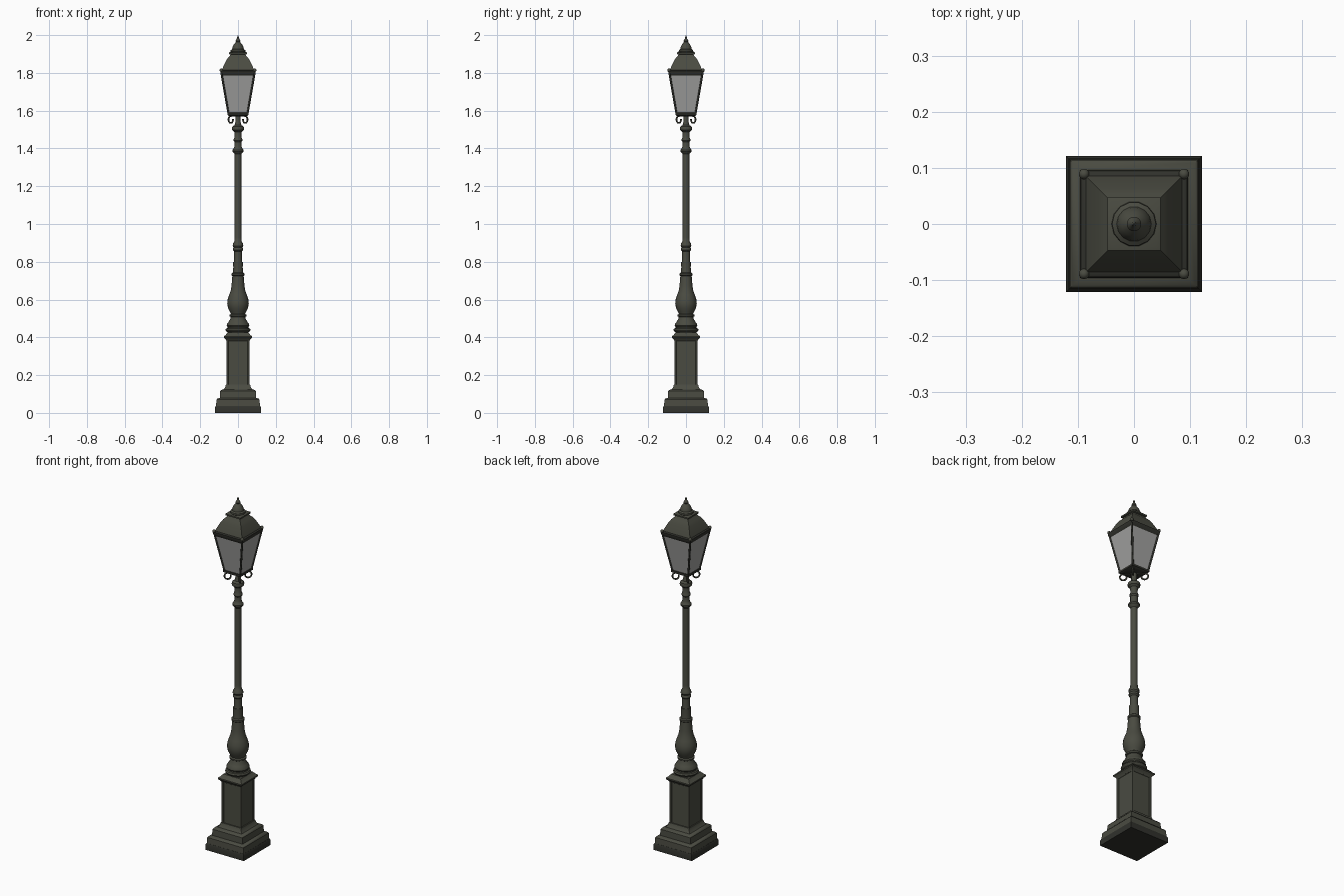
import bpy, bmesh, math
from mathutils import Vector

if "Cube" in bpy.data.objects:
    bpy.data.objects.remove(bpy.data.objects["Cube"])


def material(name, rgb):
    m = bpy.data.materials.new(name)
    m.diffuse_color = (*rgb, 1)
    m.use_nodes = True
    m.node_tree.nodes["Principled BSDF"].inputs["Base Color"].default_value = m.diffuse_color
    return m


IRON = material("olive iron", (0.068, 0.070, 0.053))
DARK = material("dark iron", (0.030, 0.031, 0.025))
GLASS = material("frosted glass", (0.36, 0.36, 0.35))


def finish(name, bm, mat, angle=35):
    bmesh.ops.recalc_face_normals(bm, faces=bm.faces)
    me = bpy.data.meshes.new(name)
    bm.to_mesh(me)
    bm.free()
    me.materials.append(mat)
    for p in me.polygons:
        p.use_smooth = True
    me.set_sharp_from_angle(angle=math.radians(angle))
    ob = bpy.data.objects.new(name, me)
    bpy.context.collection.objects.link(ob)
    return ob


def turned(profile, segs):
    """Stack of rings from (radius, z); segs=4 treats radius as half width."""
    bm = bmesh.new()
    k, off = (math.sqrt(2), math.pi / 4) if segs == 4 else (1, 0)
    rings = []
    for r, z in profile:
        ring = []
        for i in range(segs):
            a = off + math.tau * i / segs
            ring.append(bm.verts.new((r * k * math.cos(a), r * k * math.sin(a), z)))
        rings.append(ring)
    for lo, hi in zip(rings, rings[1:]):
        for i in range(segs):
            j = (i + 1) % segs
            bm.faces.new((lo[i], lo[j], hi[j], hi[i]))
    bm.faces.new(rings[0][::-1])
    bm.faces.new(rings[-1])
    return bm


def tube(name, points, radius, mat, segs=8):
    """Round bar swept along a path."""
    cu = bpy.data.curves.new(name, 'CURVE')
    cu.dimensions = '3D'
    cu.bevel_depth = radius
    cu.bevel_resolution = 1
    cu.use_fill_caps = True
    sp = cu.splines.new('POLY')
    sp.points.add(len(points) - 1)
    for p, co in zip(sp.points, points):
        p.co = (*co, 1)
    cu.materials.append(mat)
    ob = bpy.data.objects.new(name, cu)
    bpy.context.collection.objects.link(ob)
    return ob


# Stepped square base
finish("base_plinth", turned([(.121, 0), (.121, .03), (.117, .037)], 4), DARK)
finish("base_steps", turned([(.116, .037), (.114, .07), (.109, .076), (.096, .08), (.095, .115),
                             (.09, .121), (.076, .125), (.068, .135), (.064, .15)], 4), IRON)

# Pedestal with recessed panels
bm = turned([(.062, .13), (.062, .392)], 4)
sides = [f for f in bm.faces if abs(f.normal.z) < .5]
bm.normal_update()
sides = [f for f in bm.faces if abs(f.normal.z) < .5]
bmesh.ops.inset_individual(bm, faces=sides, thickness=.014, depth=0)
bmesh.ops.inset_individual(bm, faces=sides, thickness=.004, depth=-.004)
finish("pedestal", bm, IRON)
finish("pedestal_cap", turned([(.062, .382), (.066, .39), (.075, .398), (.075, .405),
                               (.066, .412), (.055, .425)], 4), IRON)

# Turned baluster and post
finish("baluster", turned([(.056, .41), (.056, .428), (.063, .432), (.067, .439), (.063, .447),
                           (.055, .449), (.055, .456), (.06, .462), (.059, .47), (.05, .482),
                           (.042, .495), (.038, .508), (.044, .511), (.045, .519), (.038, .524),
                           (.044, .538), (.053, .555), (.057, .578), (.055, .60), (.047, .625),
                           (.039, .645), (.034, .675), (.030, .725), (.034, .729), (.034, .738),
                           (.027, .743), (.025, .77), (.026, .80)], 20), IRON)
finish("post", turned([(.024, .79), (.021, .81), (.020, .855), (.027, .862), (.027, .87),
                       (.023, .876), (.028, .884), (.027, .896), (.020, .905), (.0185, .93),
                       (.0175, 1.37), (.024, 1.377), (.030, 1.385), (.030, 1.392), (.022, 1.402),
                       (.019, 1.41), (.019, 1.435), (.024, 1.442), (.022, 1.452), (.018, 1.46),
                       (.020, 1.488), (.031, 1.497), (.033, 1.506), (.030, 1.516), (.018, 1.524),
                       (.014, 1.54), (.014, 1.585)], 16), IRON)

# Lantern body
Z0, Z1, H0, H1 = 1.582, 1.80, .050, .088
finish("lantern_floor", turned([(.045, 1.570), (.055, 1.577), (.055, 1.588), (.049, 1.59)], 4), DARK)
finish("lantern_glass", turned([(H0, Z0), (H1, Z1)], 4), GLASS)

corners = [(sx, sy) for sx in (-1, 1) for sy in (-1, 1)]
for n, (sx, sy) in enumerate(corners):
    # Corner bar of the lantern
    tube(f"lantern_bar_{n}", [(sx * H0, sy * H0, Z0), (sx * H1, sy * H1, Z1)], .0055, DARK)
    # Small ball on each roof corner
    bm = bmesh.new()
    bmesh.ops.create_uvsphere(bm, u_segments=10, v_segments=6, radius=.0095)
    bmesh.ops.translate(bm, verts=bm.verts, vec=Vector((sx * .089, sy * .089, 1.814)))
    finish(f"roof_ball_{n}", bm, IRON)
    # Scroll bracket under the lantern, along the diagonal
    arc = [(.012, 1.572), (.035, 1.574)]
    for i in range(12):
        a = math.radians(100 - 27 * i)
        r = .020 - .0004 * i
        arc.append((.053 + r * math.cos(a), 1.552 + r * math.sin(a)))
    d = math.sqrt(.5)
    tube(f"scroll_{n}", [(sx * r * d, sy * r * d, z) for r, z in arc], .0045, IRON)

# Flared square roof, round crown and finial
finish("roof_rim", turned([(.085, 1.785), (.088, 1.79), (.093, 1.80), (.094, 1.811), (.086, 1.815)], 4), DARK)
finish("roof", turned([(.088, 1.808), (.083, 1.822), (.074, 1.842), (.064, 1.863), (.054, 1.879),
                       (.043, 1.890), (.040, 1.897), (.047, 1.900), (.047, 1.908), (.040, 1.911)], 4), IRON)
finish("crown_finial", turned([(.036, 1.905), (.040, 1.912), (.039, 1.920), (.031, 1.926), (.029, 1.937),
                               (.022, 1.950), (.015, 1.959), (.011, 1.964), (.013, 1.969), (.010, 1.976),
                               (.005, 1.983), (.004, 1.991), (.001, 2.0)], 14), IRON)
